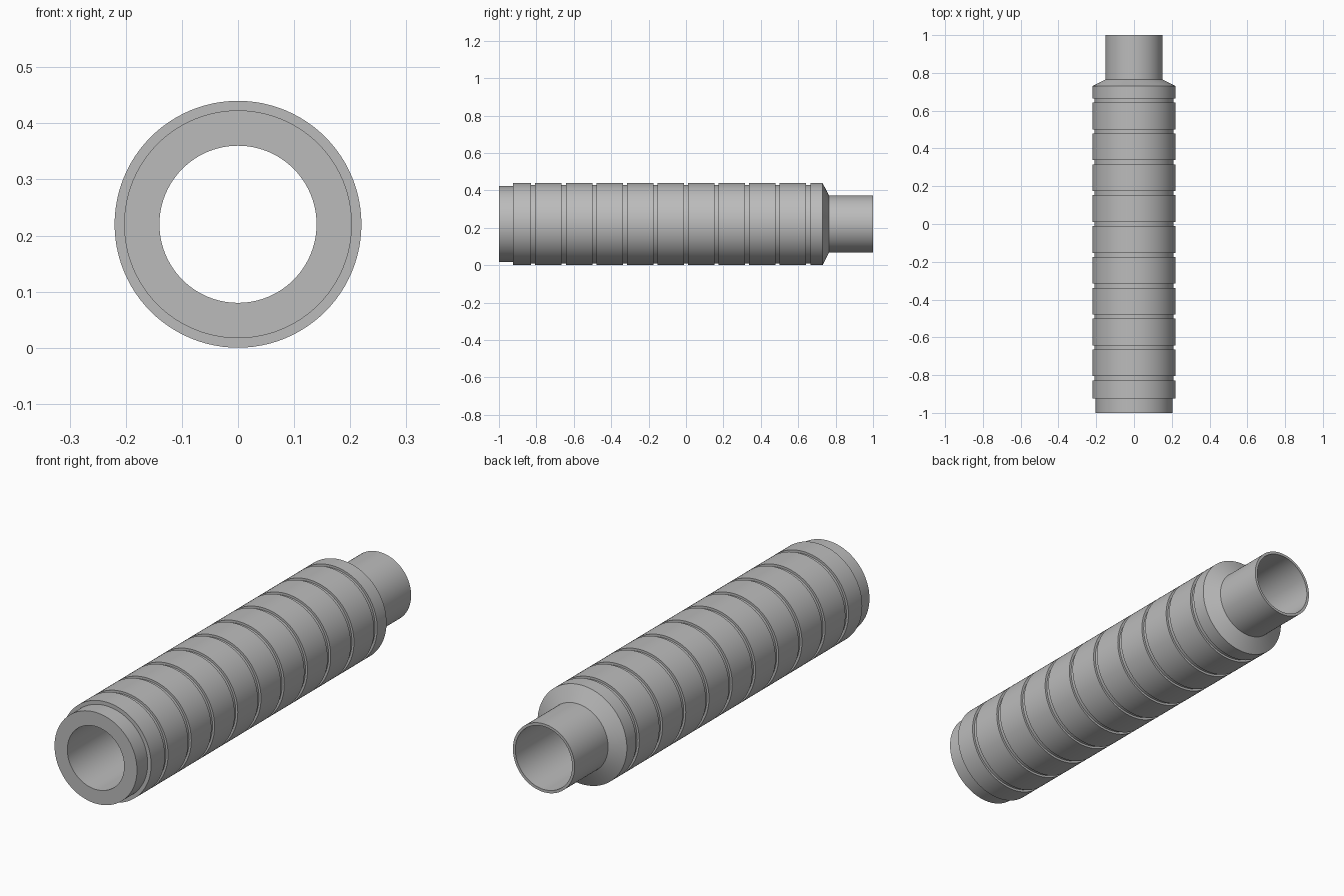
import bpy, bmesh, math
from mathutils import Vector

cube = bpy.data.objects.get("Cube")
if cube:
    bpy.data.objects.remove(cube, do_unlink=True)

RADIUS, BORE = 0.22, 0.14
GROOVE_RADIUS, GROOVE_HALF = 0.21, 0.011

# One grey material
grey = bpy.data.materials.new("grey metal")
grey.use_nodes = True
colour = (0.5, 0.5, 0.5, 1)
grey.diffuse_color = colour
grey.node_tree.nodes["Principled BSDF"].inputs["Base Color"].default_value = colour

# Profile as (radius, y): front collar, grooved grip, shoulder, rear tube, bore
profile = [(BORE, -1), (0.203, -1), (0.203, -0.925), (RADIUS, -0.925)]
for i in range(10):
    y = -0.817 + i * 0.1634
    profile += [(RADIUS, y - GROOVE_HALF), (GROOVE_RADIUS, y - GROOVE_HALF),
                (GROOVE_RADIUS, y + GROOVE_HALF), (RADIUS, y + GROOVE_HALF)]
profile += [(RADIUS, 0.73), (0.152, 0.765), (0.152, 1), (BORE, 1)]

# Lathe the closed profile around the y axis
bm = bmesh.new()
verts = [bm.verts.new((r, y, RADIUS)) for r, y in profile]
edges = [bm.edges.new((a, b)) for a, b in zip(verts, verts[1:] + verts[:1])]
bmesh.ops.spin(bm, geom=verts + edges, cent=Vector((0, 0, RADIUS)), axis=(0, 1, 0),
               angle=math.tau, steps=96, use_merge=True)
bmesh.ops.remove_doubles(bm, verts=bm.verts, dist=0.0001)
bmesh.ops.recalc_face_normals(bm, faces=bm.faces)

mesh = bpy.data.meshes.new("grooved_sleeve")
bm.to_mesh(mesh)
bm.free()
mesh.materials.append(grey)
sleeve = bpy.data.objects.new("grooved_sleeve", mesh)
bpy.context.collection.objects.link(sleeve)

# Smooth round walls with sharp steps
bpy.ops.object.select_all(action="DESELECT")
sleeve.select_set(True)
bpy.context.view_layer.objects.active = sleeve
bpy.ops.object.shade_smooth_by_angle(angle=math.radians(25))
